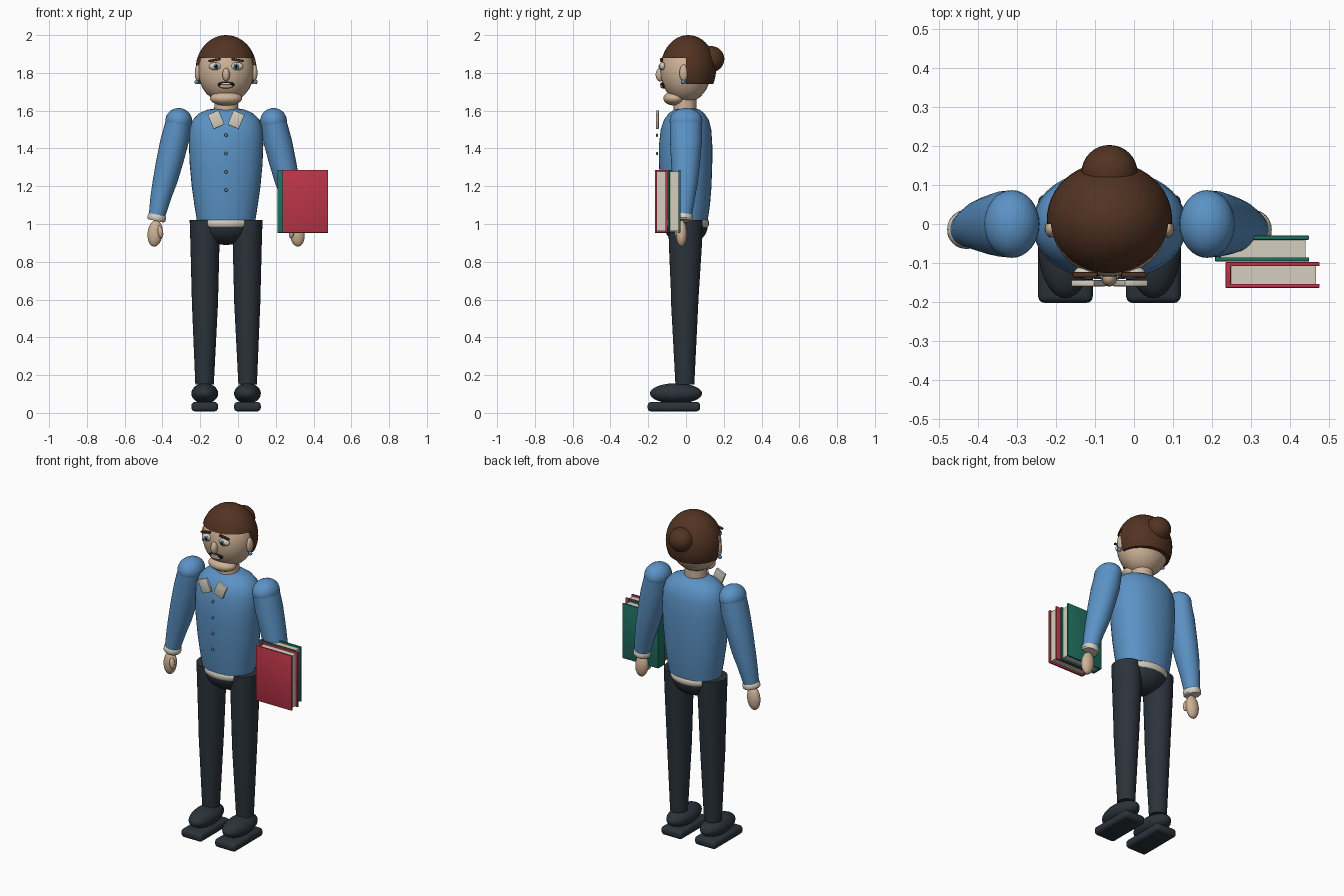
import bpy, bmesh, math
from mathutils import Matrix, Vector

if "Cube" in bpy.data.objects:
    bpy.data.objects.remove(bpy.data.objects["Cube"])

CX = -0.063  # middle of the body


def mat(name, r, g, b):
    m = bpy.data.materials.new(name)
    m.diffuse_color = (r, g, b, 1)
    m.use_nodes = True
    m.node_tree.nodes["Principled BSDF"].inputs["Base Color"].default_value = m.diffuse_color
    return m


SKIN = mat("skin", 0.62, 0.45, 0.31)
HAIR = mat("brown_hair", 0.085, 0.033, 0.016)
BLUE = mat("blue_sweater", 0.105, 0.29, 0.56)
DARK = mat("dark_trousers", 0.024, 0.033, 0.043)
CREAM = mat("cream", 0.66, 0.62, 0.52)
RED = mat("red_cover", 0.50, 0.035, 0.065)
GREEN = mat("green_cover", 0.014, 0.16, 0.12)
BLACK = mat("black", 0.006, 0.006, 0.007)
IRIS = mat("grey_blue", 0.12, 0.22, 0.30)


def finish(bm, name, material, angle=40):
    bmesh.ops.recalc_face_normals(bm, faces=bm.faces[:])
    me = bpy.data.meshes.new(name)
    bm.to_mesh(me)
    bm.free()
    me.materials.append(material)
    ob = bpy.data.objects.new(name, me)
    bpy.context.collection.objects.link(ob)
    bpy.ops.object.select_all(action='DESELECT')
    ob.select_set(True)
    bpy.context.view_layer.objects.active = ob
    bpy.ops.object.shade_smooth_by_angle(angle=math.radians(angle))
    return ob


def ellipsoid(name, c, r, material, cuts=(), roll=0, seg=32):
    """Ellipsoid; each cut (point, normal) removes what lies along the normal."""
    bm = bmesh.new()
    bmesh.ops.create_uvsphere(bm, u_segments=seg, v_segments=seg // 2, radius=1)
    m = Matrix.Translation(c) @ Matrix.Rotation(roll, 4, 'Y') @ Matrix.Diagonal((*r, 1))
    bm.transform(m)
    for co, no in cuts:
        g = bm.verts[:] + bm.edges[:] + bm.faces[:]
        bmesh.ops.bisect_plane(bm, geom=g, plane_co=co, plane_no=no, clear_outer=True)
        bmesh.ops.holes_fill(bm, edges=[e for e in bm.edges if e.is_boundary])
    return finish(bm, name, material)


def loft(name, rings, material, power=2.0, n=32):
    """Skin of superellipse rings (x, y, z, rx, ry) with closed ends."""
    bm = bmesh.new()
    loops = []
    for x, y, z, rx, ry in rings:
        loop = []
        for i in range(n):
            c, s = math.cos(2 * math.pi * i / n), math.sin(2 * math.pi * i / n)
            px = math.copysign(abs(c) ** (2 / power), c) * rx
            py = math.copysign(abs(s) ** (2 / power), s) * ry
            loop.append(bm.verts.new((x + px, y + py, z)))
        loops.append(loop)
    for a, b in zip(loops, loops[1:]):
        for i in range(n):
            j = (i + 1) % n
            bm.faces.new((a[i], a[j], b[j], b[i]))
    bm.faces.new(loops[0])
    bm.faces.new(loops[-1])
    return finish(bm, name, material)


def box(name, c, size, material, roll=0, bevel=0, segs=2):
    bm = bmesh.new()
    bmesh.ops.create_cube(bm, size=1)
    bm.transform(Matrix.Diagonal((*size, 1)))
    if bevel:
        bmesh.ops.bevel(bm, geom=bm.edges[:], offset=bevel, segments=segs,
                        affect='EDGES', profile=0.5)
    bm.transform(Matrix.Translation(c) @ Matrix.Rotation(roll, 4, 'Y'))
    return finish(bm, name, material)


# Torso, shirt hem, hips and neck
loft("torso", [(CX, 0, 1.02, .155, .115), (CX, 0, 1.10, .168, .127),
               (CX, -.001, 1.20, .182, .136), (CX, -.002, 1.32, .193, .141),
               (CX, -.002, 1.42, .197, .141), (CX, 0, 1.50, .194, .134),
               (CX, .002, 1.55, .178, .119), (CX, .003, 1.585, .145, .095),
               (CX, .005, 1.605, .10, .068), (CX, .005, 1.612, .06, .045)], BLUE, 2.15, 40)
loft("shirt_hem", [(CX, 0, .985, .140, .115), (CX, 0, .992, .147, .121),
                   (CX, 0, 1.015, .150, .122), (CX, 0, 1.022, .145, .117)], CREAM)
ellipsoid("hips", (CX, 0, .995), (.142, .116, .106), DARK, [((0, 0, 1.0), (0, 0, 1))])
loft("neck", [(CX, -.005, 1.57, .064, .06), (CX, -.005, 1.68, .061, .06)], SKIN)

# Head, chin and nose
ellipsoid("head", (CX, -.002, 1.81), (.148, .134, .168), SKIN)
ellipsoid("chin", (CX, -.06, 1.665), (.085, .06, .038), SKIN)
ellipsoid("nose", (CX, -.137, 1.79), (.020, .024, .036), SKIN, seg=16)

# Hair: short fringe, longer back and a bun
hc, hr = (CX, .012, 1.82), (.161, .147, .18)
ellipsoid("hair_fringe", hc, hr, HAIR, [((0, 0, 1.88), (0, 0, -1))], seg=48)
ellipsoid("hair_back", hc, hr, HAIR, [((0, 0, 1.742), (0, 0, -1)), ((0, .0, 0), (0, -1, 0)),
                                      ], seg=48)
ellipsoid("hair_bun", (CX, .132, 1.873), (.072, .071, .069), HAIR)

# Mouth: dark rim, lips and teeth
ellipsoid("mouth_rim", (CX, -.119, 1.737), (.044, .014, .020), BLACK, seg=24)
ellipsoid("lower_lip", (CX, -.124, 1.730), (.036, .013, .012), SKIN, seg=16)
box("teeth", (CX, -.134, 1.742), (.048, .009, .010), CREAM, bevel=.002)

for s, side in ((-1, "right"), (1, "left")):
    def X(d):
        return CX + s * d

    # Face details
    ellipsoid(side + "_eye", (X(.058), -.124, 1.835), (.033, .016, .021), CREAM, seg=24)
    ellipsoid(side + "_iris", (X(.054), -.137, 1.833), (.015, .006, .016), IRIS, seg=16)
    ellipsoid(side + "_pupil", (X(.053), -.141, 1.833), (.008, .004, .009), BLACK, seg=16)
    box(side + "_brow", (X(.062), -.130, 1.868), (.066, .014, .012), HAIR,
        roll=s * .18, bevel=.004)
    ellipsoid(side + "_ear", (X(.150), -.012, 1.80), (.016, .023, .044), SKIN, seg=20)
    ellipsoid(side + "_earring", (X(.156), -.014, 1.752), (.011, .011, .012), BLUE, seg=16)
    # Collar flap
    box(side + "_collar", (X(.053), -.152, 1.553), (.064, .016, .082), CREAM,
        roll=s * .40, bevel=.003)

    # Arm: shoulder ball, sleeve, cuff, hand and thumb
    ellipsoid(side + "_shoulder", (X(.251), 0, 1.545), (.071, .087, .069), BLUE)
    loft(side + "_sleeve", [(X(.250), 0, 1.55, .069, .085), (X(.270), 0, 1.45, .077, .085),
                            (X(.298), -.002, 1.33, .073, .077),
                            (X(.324), -.004, 1.22, .066, .067),
                            (X(.345), -.008, 1.14, .056, .056),
                            (X(.366), -.014, 1.04, .044, .045)], BLUE)
    cuff = loft(side + "_cuff", [(0, 0, -.018, .042, .044), (0, 0, -.010, .049, .050),
                                 (0, 0, .010, .049, .050), (0, 0, .018, .043, .044)], CREAM)
    cuff.data.transform(Matrix.Translation((X(.367), -.014, 1.034))
                        @ Matrix.Rotation(-s * .2, 4, 'Y'))
    ellipsoid(side + "_hand", (X(.376), -.024, .950), (.040, .030, .070), SKIN,
              roll=-s * .1, seg=24)
    ellipsoid(side + "_thumb", (X(.348), -.044, .958), (.015, .018, .034), SKIN,
              roll=s * .15, seg=16)

    # Leg and shoe
    loft(side + "_leg", [(X(.114), -.003, 1.022, .079, .090), (X(.112), -.003, .90, .077, .088),
                         (X(.112), -.006, .62, .070, .073), (X(.112), -.007, .58, .069, .072),
                         (X(.114), -.006, .15, .049, .050)], DARK)
    ellipsoid(side + "_shoe", (X(.113), -.053, .103), (.071, .138, .054), DARK)
    box(side + "_sole", (X(.113), -.064, .033), (.141, .278, .050), DARK, bevel=.018, segs=3)

# Sweater buttons
for i in range(4):
    ellipsoid("button_%d" % (i + 1), (CX, -.153, 1.47 - i * .097), (.009, .006, .009),
              IRIS, seg=12)

# Two carried books: covers, spine and page block
for name, x, y, cover in (("front_book", .235, -.131, RED), ("rear_book", .208, -.063, GREEN)):
    for d, part in ((-.028, "_front_cover"), (.028, "_back_cover")):
        box(name + part, (x + .121, y + d, 1.12), (.242, .011, .334), cover, bevel=.003)
    box(name + "_spine", (x + .007, y, 1.12), (.014, .064, .334), cover, bevel=.003)
    box(name + "_pages", (x + .121, y, 1.12), (.222, .048, .314), CREAM)
